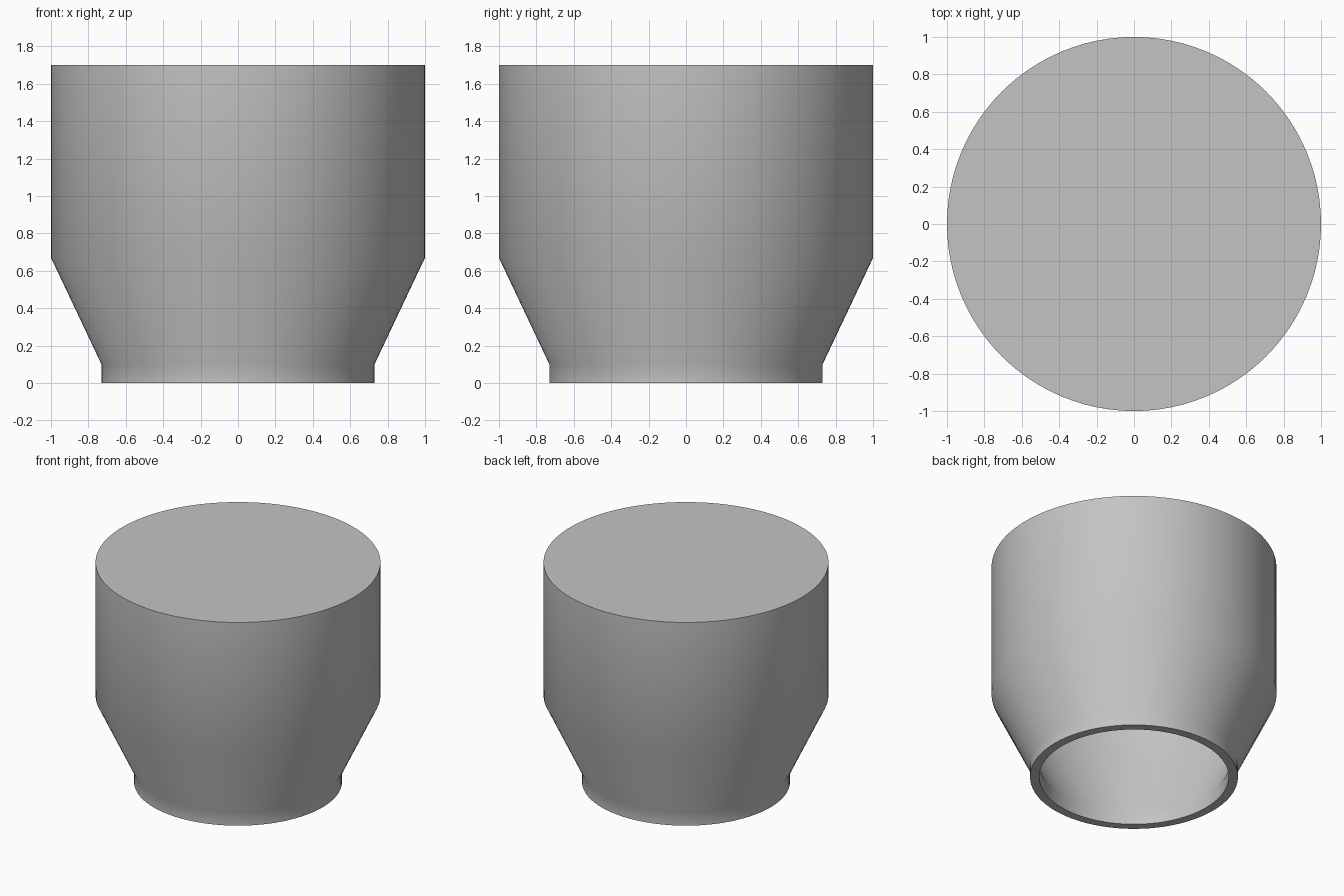
import bpy
import bmesh
import math
from mathutils import Matrix, Vector

if "Cube" in bpy.data.objects:
    bpy.data.objects.remove(bpy.data.objects["Cube"], do_unlink=True)

SEGMENTS = 96
WALL = 0.065
HEIGHT = 1.7

# Plain grey material
grey = bpy.data.materials.new("light_grey")
grey.use_nodes = True
colour = (0.55, 0.55, 0.55, 1)
grey.diffuse_color = colour
grey.node_tree.nodes["Principled BSDF"].inputs["Base Color"].default_value = colour

# Wall section (radius, height): outer skin up from the neck, inner skin back down
outer = [(0.73, 0), (0.73, 0.1), (1, 0.67), (1, HEIGHT)]
inner = [(r - WALL, z) for r, z in outer]
inner[-1] = (1 - WALL, HEIGHT - WALL)
section = [(0, HEIGHT)] + outer[::-1] + inner + [(0, HEIGHT - WALL)]

# Spin the section into a hollow cup, closed on top and open below
bm = bmesh.new()
verts = [bm.verts.new((r, 0, z)) for r, z in section]
edges = [bm.edges.new(pair) for pair in zip(verts, verts[1:])]
bmesh.ops.spin(bm, geom=verts + edges, cent=(0, 0, 0), axis=(0, 0, 1),
               angle=math.tau, steps=SEGMENTS, use_merge=True)
bmesh.ops.remove_doubles(bm, verts=bm.verts, dist=0.0001)
bmesh.ops.recalc_face_normals(bm, faces=bm.faces)

mesh = bpy.data.meshes.new("hollow_cup")
bm.to_mesh(mesh)
bm.free()
mesh.materials.append(grey)
cup = bpy.data.objects.new("hollow_cup", mesh)
bpy.context.collection.objects.link(cup)

# Smooth sides, crisp rims
bpy.ops.object.select_all(action="DESELECT")
cup.select_set(True)
bpy.context.view_layer.objects.active = cup
bpy.ops.object.shade_smooth_by_angle(angle=math.radians(30))
